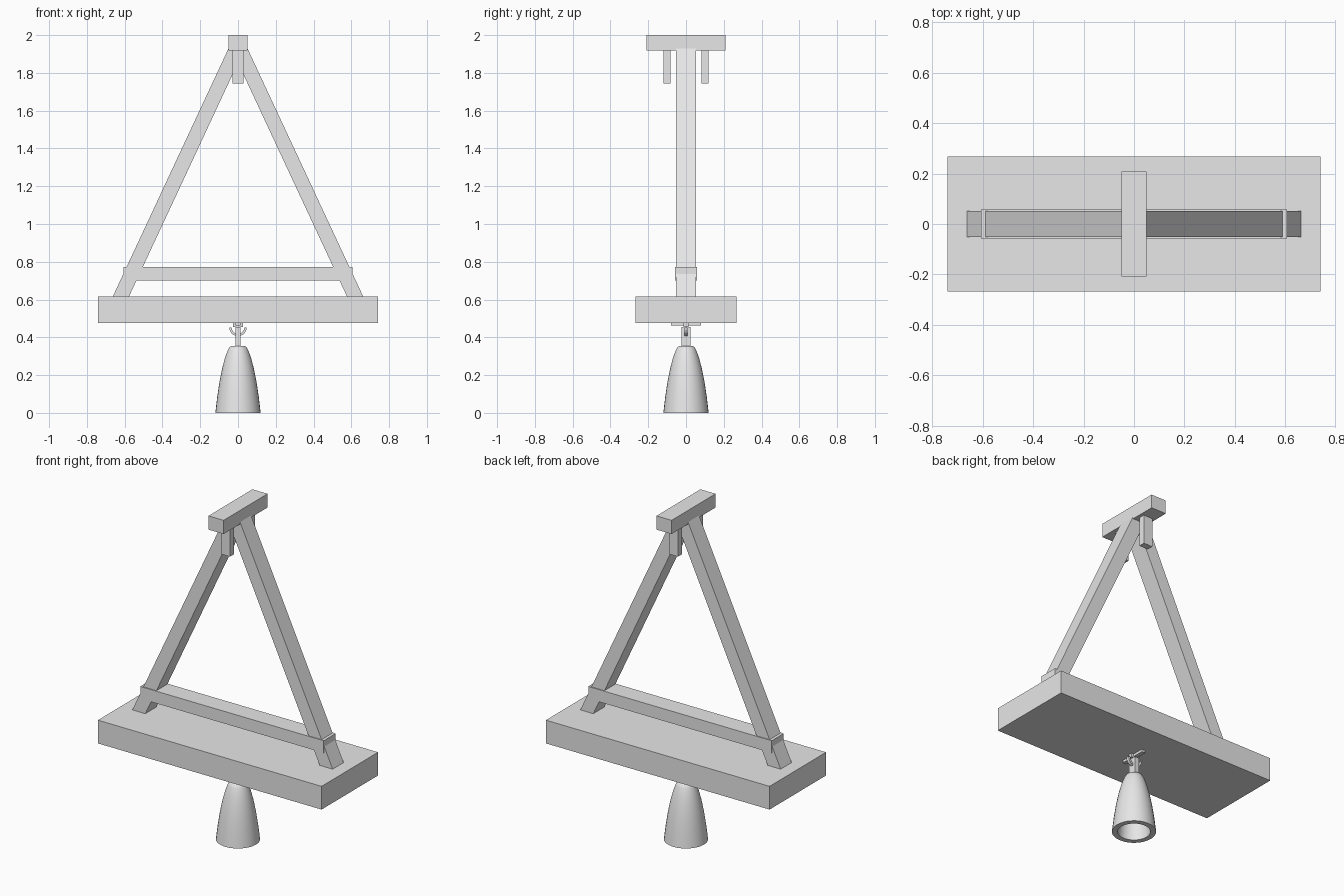
import bpy, bmesh, math

if "Cube" in bpy.data.objects:
    bpy.data.objects.remove(bpy.data.objects["Cube"])

mat = bpy.data.materials.new("plain_grey")
mat.diffuse_color = (0.8, 0.8, 0.8, 1)
mat.use_nodes = True
mat.node_tree.nodes["Principled BSDF"].inputs["Base Color"].default_value = mat.diffuse_color


def add(name, bm):
    bmesh.ops.recalc_face_normals(bm, faces=bm.faces)
    me = bpy.data.meshes.new(name)
    bm.to_mesh(me)
    bm.free()
    me.materials.append(mat)
    ob = bpy.data.objects.new(name, me)
    bpy.context.collection.objects.link(ob)
    return ob


def prism(name, outline, y0, y1):
    """Extrude an x-z outline along y."""
    bm = bmesh.new()
    face = bm.faces.new([bm.verts.new((x, y0, z)) for x, z in outline])
    new = bmesh.ops.extrude_face_region(bm, geom=[face])["geom"]
    verts = [v for v in new if isinstance(v, bmesh.types.BMVert)]
    bmesh.ops.translate(bm, verts=verts, vec=(0, y1 - y0, 0))
    return add(name, bm)


def box(name, x, y0, y1, z0, z1):
    return prism(name, [(-x, z0), (x, z0), (x, z1), (-x, z1)], y0, y1)


# Beam, brace and top block
box("base_beam", 0.74, -0.267, 0.267, 0.477, 0.616)
box("cross_brace", 0.607, -0.057, 0.057, 0.70, 0.773)
box("top_block", 0.05, -0.208, 0.208, 1.918, 2.0)

# Sloping legs and hanging pegs
for s, side in ((-1, "left"), (1, "right")):
    prism(side + "_leg", [(s * 0.577, 0.616), (s * 0.663, 0.616),
                          (s * 0.043, 1.945), (s * -0.043, 1.945)], -0.052, 0.052)
    box("peg_" + ("front" if s < 0 else "back"), 0.03,
        s * 0.1 - 0.019, s * 0.1 + 0.019, 1.743, 1.918)

# Bell hanger: plate, crosspiece, curved cradle and stem
box("hanger_plate", 0.012, -0.08, 0.08, 0.462, 0.477)
box("hanger_block", 0.027, -0.012, 0.012, 0.455, 0.477)
arc = [math.pi * (1 + i / 10) for i in range(11)]
outer = [(0.046 * math.cos(a), 0.452 + 0.046 * math.sin(a)) for a in arc]
inner = [(0.034 * math.cos(a), 0.452 + 0.034 * math.sin(a)) for a in reversed(arc)]
prism("hanger_cradle", outer + inner, -0.009, 0.009)
box("bell_stem", 0.014, -0.025, 0.025, 0.35, 0.455)

# Hollow bell, lathed around z
profile = [(0, 0.355), (0.033, 0.355), (0.045, 0.349), (0.056, 0.328), (0.07, 0.288),
           (0.084, 0.235), (0.098, 0.165), (0.11, 0.085), (0.12, 0.0),
           (0.089, 0.0), (0.082, 0.085), (0.072, 0.165), (0.06, 0.235),
           (0.045, 0.288), (0.03, 0.315), (0, 0.322)]
bm = bmesh.new()
pts = [bm.verts.new((r, 0, z)) for r, z in profile]
edges = [bm.edges.new(p) for p in zip(pts, pts[1:])]
bmesh.ops.spin(bm, geom=pts + edges, cent=(0, 0, 0), axis=(0, 0, 1),
               angle=2 * math.pi, steps=32)
bmesh.ops.remove_doubles(bm, verts=bm.verts, dist=1e-4)
bell = add("bell", bm)
bpy.context.view_layer.objects.active = bell
bell.select_set(True)
bpy.ops.object.shade_smooth_by_angle(angle=math.radians(40))
